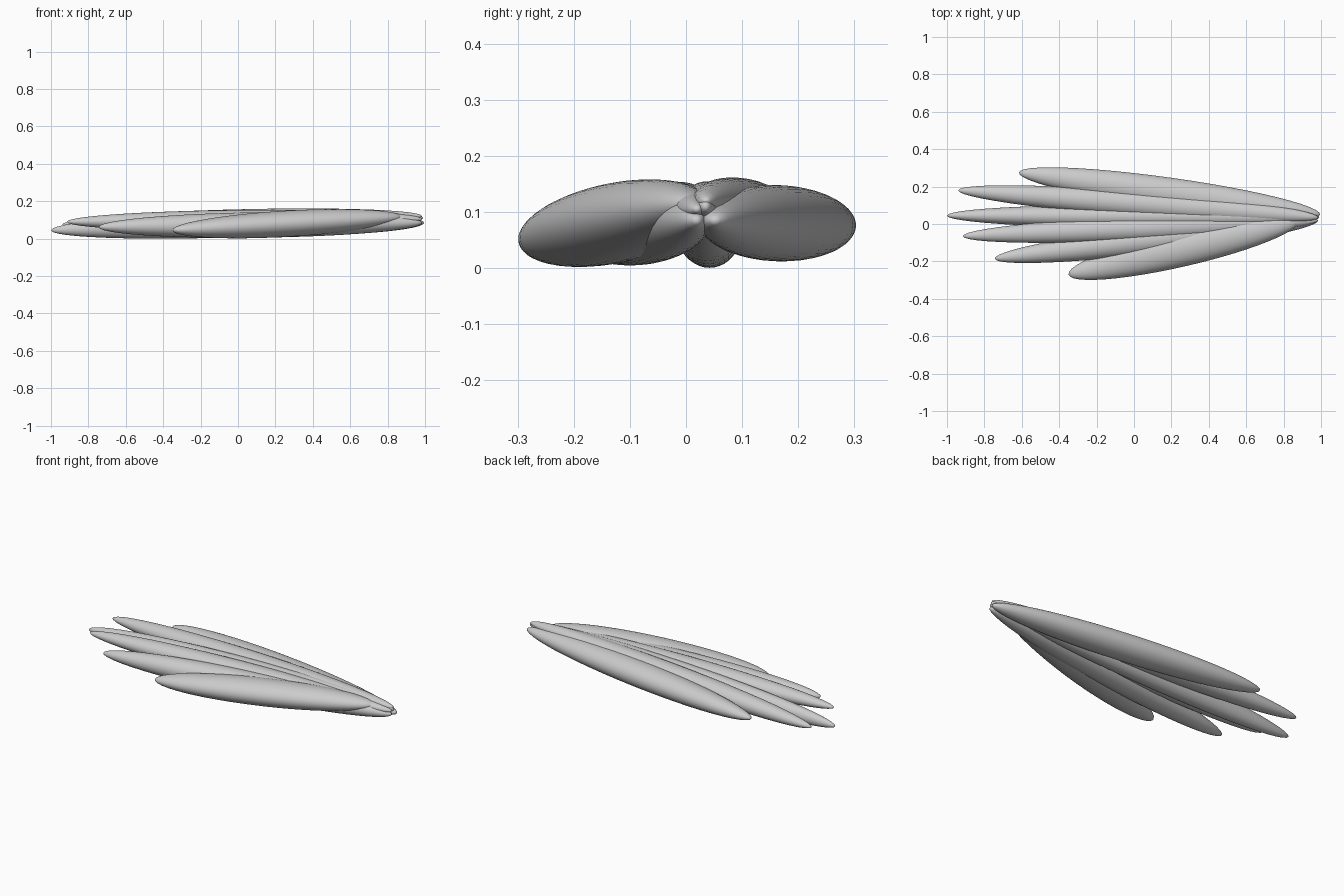
import bpy
from mathutils import Vector, Matrix

if "Cube" in bpy.data.objects:
    bpy.data.objects.remove(bpy.data.objects["Cube"])

# (tip, root, half width, half thickness) of each feather in the fan, front to back
feathers = [
    ((-0.35, -0.27, 0.045), (0.88, 0.015, 0.115), 0.098, 0.070),
    ((-0.745, -0.185, 0.062), (0.985, 0.02, 0.085), 0.074, 0.068),
    ((-0.915, -0.065, 0.090), (0.985, 0.02, 0.105), 0.066, 0.056),
    ((-1.00, 0.045, 0.045), (0.99, 0.035, 0.110), 0.062, 0.070),
    ((-0.94, 0.18, 0.075), (0.985, 0.035, 0.120), 0.068, 0.060),
    ((-0.615, 0.275, 0.075), (0.995, 0.05, 0.085), 0.085, 0.068),
]


def feather(i, tip, root, width, thick):
    tip, root = Vector(tip), Vector(root)
    axis = root - tip
    x = axis.normalized()
    y = Vector((0, 0, 1)).cross(x).normalized()
    z = x.cross(y)
    bpy.ops.mesh.primitive_uv_sphere_add(segments=40, ring_count=24, radius=1)
    ob = bpy.context.object
    ob.name = f"feather_{i}"
    # sphere poles lie along the quill, then stretch into a slim ellipsoid
    rot = Matrix((x, y, z)).transposed().to_4x4()
    size = Matrix.Diagonal((axis.length / 2, width, thick, 1))
    poles = Matrix.Rotation(1.5707963, 4, 'Y')
    ob.data.transform(rot @ size @ poles)
    ob.location = (tip + root) / 2
    bpy.ops.object.shade_smooth()


for i, f in enumerate(feathers, 1):
    feather(i, *f)
